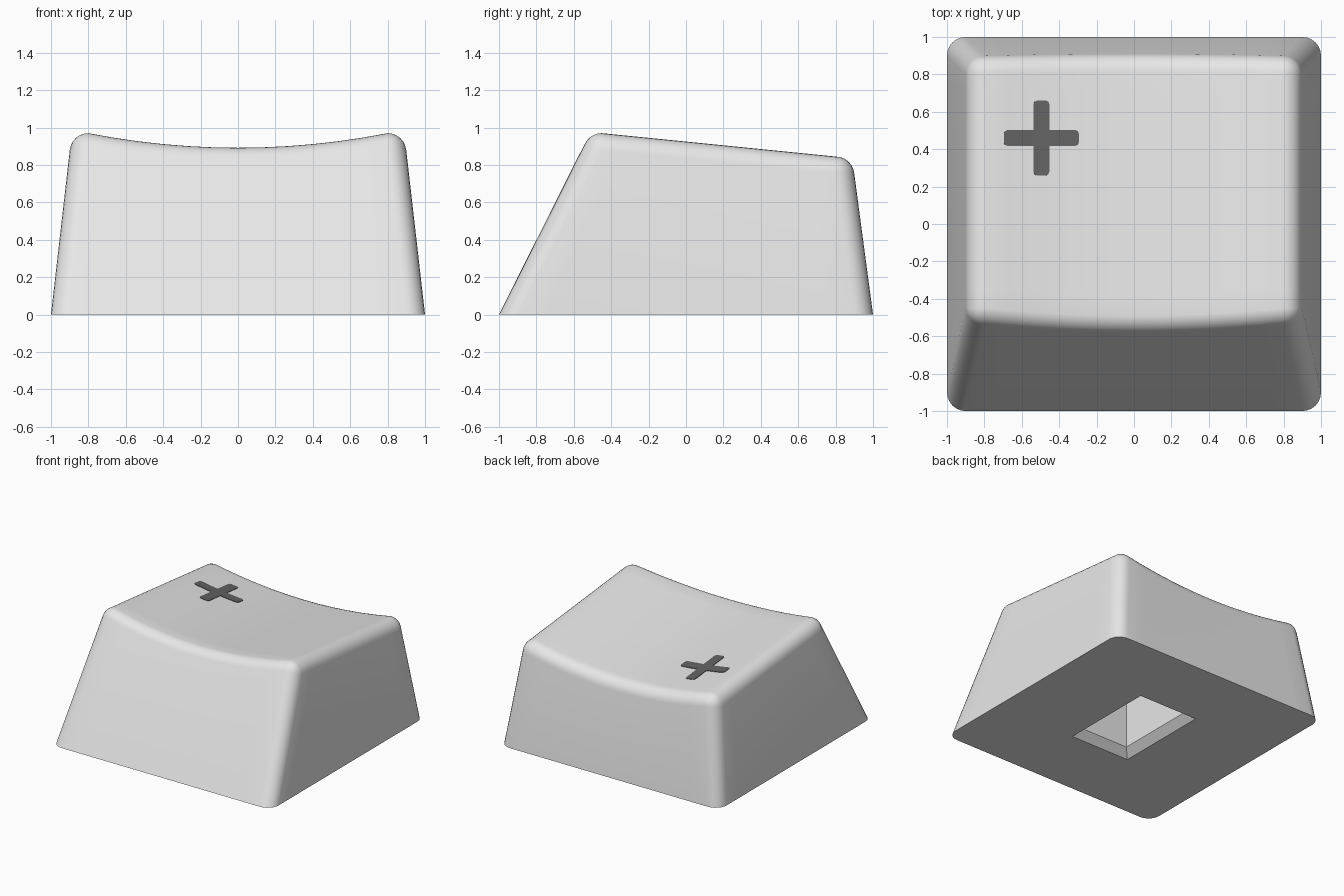
import bpy, bmesh, math

if "Cube" in bpy.data.objects:
    bpy.data.objects.remove(bpy.data.objects["Cube"], do_unlink=True)

N = 12      # spans along each side
ARC = 6     # spans around each corner
R = 0.10    # edge rounding radius


def material(name, rgb):
    m = bpy.data.materials.new(name)
    m.use_nodes = True
    m.diffuse_color = (*rgb, 1)
    m.node_tree.nodes["Principled BSDF"].inputs["Base Color"].default_value = (*rgb, 1)
    return m


def add_object(name, bm, mat):
    me = bpy.data.meshes.new(name)
    bm.to_mesh(me)
    bm.free()
    ob = bpy.data.objects.new(name, me)
    bpy.context.collection.objects.link(ob)
    me.materials.append(mat)
    return ob


def drop(x):
    """Depth of the scooped top at x."""
    return 0.082 * max(0.0, 1 - (x / 0.8) ** 2)


def surface_z(x, y):
    """Height of the sloping, scooped top."""
    return 0.97 - 0.1 * (y + 0.45) - drop(x)


def cap(u, v):
    """Point of the top, with u and v from -1 to 1."""
    x = 0.8 * u
    y0 = -0.45 - 0.5 * drop(x)
    y1 = 0.80 + 0.125 * drop(x)
    y = y0 + (y1 - y0) * (v + 1) / 2
    return x, y, surface_z(x, y)


def outline():
    """Rounded square template: position (u, v) and outward normal."""
    pts = []
    corners = [(1, 1), (-1, 1), (-1, -1), (1, -1)]
    for i, (u, v) in enumerate(corners):
        for k in range(ARC + 1):
            a = math.radians(90 * (i + k / ARC))
            pts.append((u, v, math.cos(a), math.sin(a)))
        u2, v2 = corners[(i + 1) % 4]
        a = math.radians(90 * (i + 1))
        for k in range(1, N):
            t = k / N
            pts.append((u + (u2 - u) * t, v + (v2 - v) * t, math.cos(a), math.sin(a)))
    return pts


TEMPLATE = outline()


def flat_ring(hx, hy, r, z):
    return [(u * (hx - r) + r * nx, v * (hy - r) + r * ny, z) for u, v, nx, ny in TEMPLATE]


def edge_ring(f):
    """Ring of the rounded top edge; f runs from 0 (wall) to 1 (top)."""
    ring = []
    for u, v, nx, ny in TEMPLATE:
        start = math.radians(6.5 + 20 * max(0.0, -ny) ** 2)
        a = start + (math.pi / 2 - start) * f
        x, y, z = cap(u, v)
        c = R * math.cos(a)
        ring.append((x + c * nx, y + c * ny, z - R * (1 - math.sin(a))))
    return ring


grey = material("light grey plastic", (0.8, 0.8, 0.8))
dark = material("dark grey print", (0.125, 0.125, 0.125))

# Key body: socket, underside, walls and rounded edge lofted as one skin
bm = bmesh.new()
rings = [flat_ring(0.21, 0.34, 0, 0.5),
         flat_ring(0.21, 0.34, 0, 0.06),
         flat_ring(0.27, 0.40, 0, 0.0),
         flat_ring(1.0, 1.0, R, 0.0)]
rings += [edge_ring(k / 6) for k in range(7)]
loops = [[bm.verts.new(p) for p in ring] for ring in rings]
n = len(TEMPLATE)
for a, b in zip(loops, loops[1:]):
    for i in range(n):
        j = (i + 1) % n
        bm.faces.new((a[i], a[j], b[j], b[i]))
# Socket ceiling
bm.faces.new([bm.verts.new(p) for p in
              [(-0.21, -0.34, 0.5), (-0.21, 0.34, 0.5), (0.21, 0.34, 0.5), (0.21, -0.34, 0.5)]])
# Scooped top
grid = [[bm.verts.new(cap(2 * i / N - 1, 2 * j / N - 1)) for j in range(N + 1)]
        for i in range(N + 1)]
for i in range(N):
    for j in range(N):
        bm.faces.new((grid[i][j], grid[i + 1][j], grid[i + 1][j + 1], grid[i][j + 1]))
bmesh.ops.remove_doubles(bm, verts=bm.verts[:], dist=0.0005)
bmesh.ops.recalc_face_normals(bm, faces=bm.faces[:])
body = add_object("key_body", bm, grey)

bpy.ops.object.select_all(action='DESELECT')
body.select_set(True)
bpy.context.view_layer.objects.active = body
bpy.ops.object.shade_smooth_by_angle(angle=math.radians(35))

# Printed cross: one arm profile turned four times, draped on the top
L, H, r = 0.20, 0.042, 0.018
CX, CY = -0.495, 0.46
arm = [(H, H), (H, L - r), (H - 0.3 * r, L - 0.3 * r), (H - r, L),
       (r - H, L), (0.3 * r - H, L - 0.3 * r), (-H, L - r)]
bm = bmesh.new()
verts = []
for q in range(4):
    for x, y in arm:
        for _ in range(q):
            x, y = -y, x
        verts.append(bm.verts.new((CX + x, CY + y, 0)))
bm.faces.new(verts)
for k in range(-4, 5):
    for co, no in (((CX + k * H, 0, 0), (1, 0, 0)), ((0, CY + k * H, 0), (0, 1, 0))):
        bmesh.ops.bisect_plane(bm, geom=bm.verts[:] + bm.edges[:] + bm.faces[:],
                               dist=0.00001, plane_co=co, plane_no=no)
for v in bm.verts:
    v.co.z = surface_z(v.co.x, v.co.y) + 0.004
mark = add_object("printed_cross", bm, dark)
solid = mark.modifiers.new("thickness", 'SOLIDIFY')
solid.thickness = 0.006
solid.offset = -1
